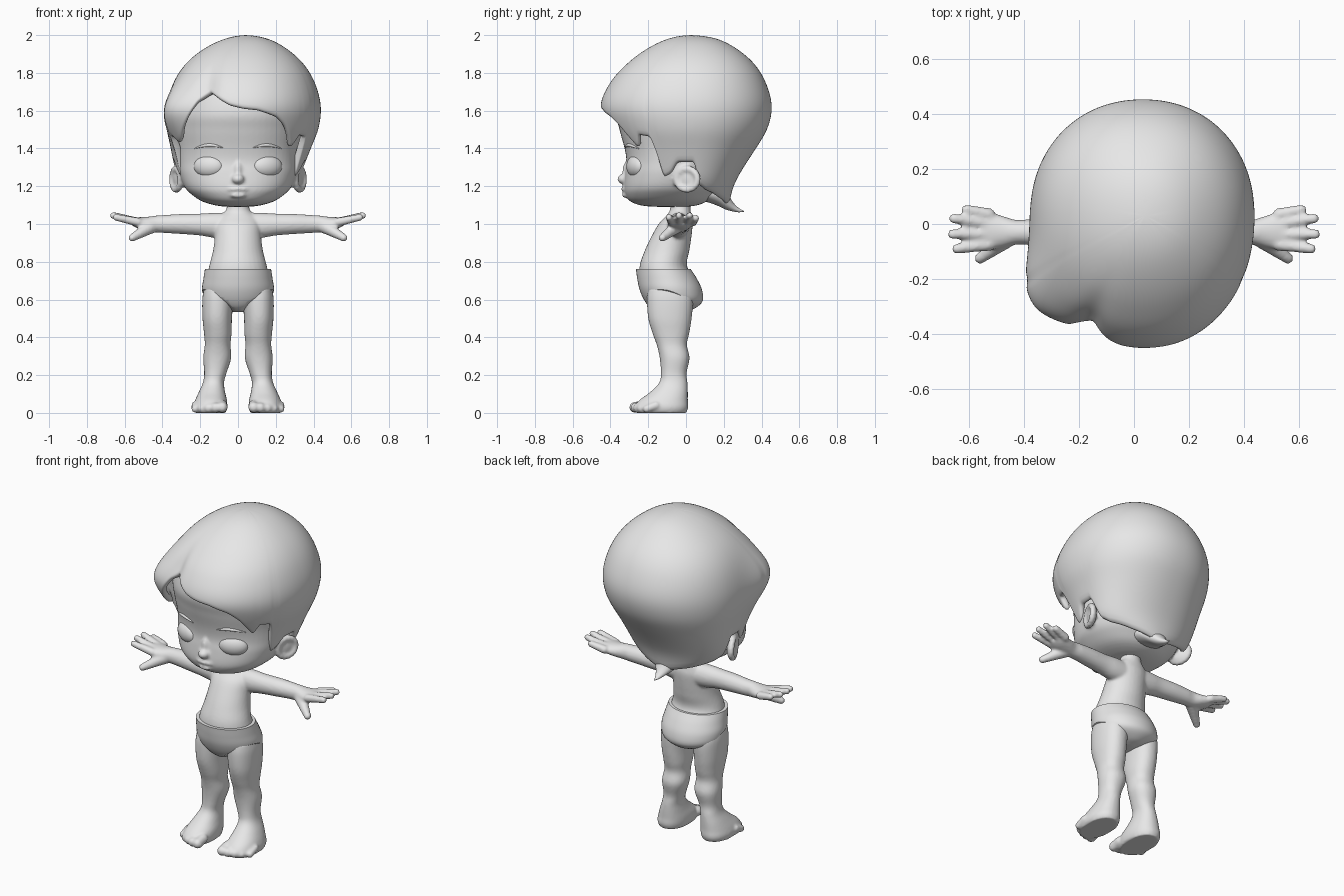
import bpy, bmesh, math
from mathutils import Vector, Matrix

if "Cube" in bpy.data.objects:
    bpy.data.objects.remove(bpy.data.objects["Cube"])

grey = bpy.data.materials.new("plain_grey")
grey.diffuse_color = (0.8, 0.8, 0.8, 1)
grey.use_nodes = True
grey.node_tree.nodes["Principled BSDF"].inputs["Base Color"].default_value = grey.diffuse_color


def sample(rows, t):
    """Smooth curve through rows of (key, values...)."""
    n = len(rows)
    i = 0
    while i < n - 2 and rows[i + 1][0] <= t:
        i += 1

    def slope(k, j):
        a, b = rows[max(k - 1, 0)], rows[min(k + 1, n - 1)]
        return (b[j] - a[j]) / (b[0] - a[0])
    p, q = rows[i], rows[i + 1]
    h = q[0] - p[0]
    s = min(max((t - p[0]) / h, 0), 1)
    return [p[j] * (2*s**3 - 3*s*s + 1) + q[j] * (3*s*s - 2*s**3)
            + h * slope(i, j) * (s**3 - 2*s*s + s) + h * slope(i + 1, j) * (s**3 - s*s)
            for j in range(1, len(p))]


def oval(angle, power):
    c, s = math.cos(angle), math.sin(angle)
    return (math.copysign(abs(c) ** (2 / power), c), math.copysign(abs(s) ** (2 / power), s))


def loft(bm, rows, axis, power=2.0, n=32, sub=5):
    """Skin through oval rings (x, y, z, radius_a, radius_b) square to an axis."""
    keyed = [(i, *r) for i, r in enumerate(rows)]
    u, v = {"X": ((0, 1, 0), (0, 0, 1)), "Y": ((1, 0, 0), (0, 0, 1)),
            "Z": ((1, 0, 0), (0, 1, 0))}[axis]
    u, v = Vector(u), Vector(v)
    rings = []
    for k in range((len(rows) - 1) * sub + 1):
        x, y, z, ra, rb = sample(keyed, k / sub)
        ring = []
        for j in range(n):
            c, s = oval(2 * math.pi * j / n, power)
            ring.append(bm.verts.new(Vector((x, y, z)) + u * max(ra, .001) * c + v * max(rb, .001) * s))
        rings.append(ring)
    for a, b in zip(rings, rings[1:]):
        for j in range(n):
            bm.faces.new((a[j], a[(j + 1) % n], b[(j + 1) % n], b[j]))
    bm.faces.new(rings[0])
    bm.faces.new(rings[-1])


def ball(bm, centre, radii, turn=0.0, seg=20):
    m = Matrix.Translation(centre) @ Matrix.Rotation(turn, 4, "Z") @ Matrix.Diagonal((*radii, 1))
    bmesh.ops.create_uvsphere(bm, u_segments=seg, v_segments=seg // 2 + 2, radius=1, matrix=m)


def digit(bm, p, q, r0, r1, steps=9):
    """Finger or toe made of a run of overlapping balls."""
    for i in range(steps):
        t = i / (steps - 1)
        r = r0 + (r1 - r0) * t
        ball(bm, Vector(p).lerp(Vector(q), t), (r, r, r), seg=14)


def finish(name, bm, voxel=0, sharp=0):
    bmesh.ops.recalc_face_normals(bm, faces=bm.faces[:])
    me = bpy.data.meshes.new(name)
    bm.to_mesh(me)
    bm.free()
    me.materials.append(grey)
    me.shade_smooth()
    if sharp:
        me.set_sharp_from_angle(angle=math.radians(sharp))
    ob = bpy.data.objects.new(name, me)
    bpy.context.collection.objects.link(ob)
    if voxel:   # melt the pieces into one soft skin
        r = ob.modifiers.new("melt", "REMESH")
        r.mode, r.voxel_size, r.use_smooth_shade = "VOXEL", voxel, True
        s = ob.modifiers.new("soften", "SMOOTH")
        s.factor, s.iterations = .5, 5
    return ob


# Body: torso, arms, hands, legs and feet
bm = bmesh.new()
loft(bm, [(0, -.06, .57, .1, .11), (0, -.08, .62, .16, .145), (0, -.1, .7, .168, .145),
          (0, -.12, .78, .152, .125), (0, -.1, .86, .132, .118), (0, -.075, .94, .122, .105),
          (0, -.055, 1.0, .12, .09), (0, -.04, 1.04, .1, .068), (0, -.03, 1.075, .063, .055),
          (0, -.03, 1.15, .055, .053)], "Z")
arm = [(.06, -.04, .99, .06, .07), (.13, -.04, .993, .058, .066), (.2, -.04, .997, .054, .058),
       (.3, -.035, 1.0, .052, .053), (.38, -.03, 1.0, .047, .048), (.43, -.03, 1.0, .045, .045),
       (.48, -.028, 1.0, .058, .038), (.53, -.025, 1.006, .068, .03), (.56, -.025, 1.014, .058, .022)]
leg = [(.105, -.09, .66, .075, .11), (.107, -.085, .6, .082, .122), (.11, -.085, .5, .078, .115),
       (.107, -.08, .42, .073, .097), (.108, -.075, .36, .068, .08), (.11, -.06, .29, .074, .079),
       (.12, -.065, .21, .059, .068), (.13, -.067, .16, .056, .075), (.138, -.09, .11, .07, .1),
       (.143, -.12, .065, .085, .13), (.147, -.13, .03, .09, .142), (.147, -.13, .0, .082, .132)]
fingers = [(.035, .61, .052, 1.03), (.0, .655, .02, 1.045), (-.038, .66, -.037, 1.045), (-.075, .645, -.09, 1.035)]
for s in (1, -1):
    loft(bm, [(s * x, y, z, a, b) for x, y, z, a, b in arm], "X")
    loft(bm, [(s * x, y, z, a, b) for x, y, z, a, b in leg], "Z", 2.2)
    for y0, x1, y1, z1 in fingers:
        digit(bm, (s * .53, y0, 1.01), (s * x1, y1, z1), .024, .019)
    digit(bm, (s * .46, -.05, .985), (s * .56, -.125, .927), .036, .021)
    for i in range(5):
        x, y, r = .083 + .036 * i, -.272 + .004 * i * i, .029 - .002 * i
        digit(bm, (s * x, y + .05, .04), (s * x, y, r), r, r, 4)
finish("body", bm, voxel=.008)

# Briefs with slanted leg openings
bm = bmesh.new()
loft(bm, [(0, -.12, .762, .175, .145), (0, -.1, .71, .183, .158), (0, -.08, .65, .19, .165),
          (0, -.065, .59, .17, .152), (0, -.07, .55, .09, .11), (0, -.07, .535, .03, .05)], "Z", n=48)
for s in (1, -1):
    bmesh.ops.bisect_plane(bm, geom=bm.verts[:] + bm.edges[:] + bm.faces[:], plane_co=(0, 0, .483),
                           plane_no=(-.73 * s, .29, 1), clear_inner=True)
bmesh.ops.holes_fill(bm, edges=[e for e in bm.edges if e.is_boundary])
finish("briefs", bm, sharp=40)

# Head: skull, nose, lips and ears
skull = [(1.09, .03, -.13, -.03), (1.097, .11, -.23, .05), (1.12, .19, -.295, .11),
         (1.16, .25, -.322, .15), (1.2, .285, -.328, .18), (1.27, .31, -.322, .22),
         (1.33, .318, -.315, .25), (1.4, .325, -.325, .29), (1.5, .34, -.352, .34),
         (1.6, .34, -.37, .36), (1.75, .3, -.32, .33), (1.88, .18, -.19, .2), (1.92, .05, -.05, .06)]


def face_y(x, z):
    rx, front, back = sample(skull, z)
    mid, ry = (front + back) / 2, (back - front) / 2
    return mid - ry * max(0, 1 - (abs(x) / rx) ** 2.2) ** (1 / 2.2)


bm = bmesh.new()
loft(bm, [(0, (f + b) / 2, z, rx, (b - f) / 2) for z, rx, f, b in skull], "Z", 2.2, 64)
ball(bm, (0, -.332, 1.238), (.033, .032, .027))
ball(bm, (0, -.312, 1.28), (.022, .025, .05))
ball(bm, (0, -.322, 1.185), (.055, .022, .013))
ball(bm, (0, -.318, 1.152), (.042, .022, .014))
for s in (1, -1):
    spin = Matrix.Rotation(-s * math.radians(22), 3, "Z")
    centre = Vector((s * .315, .01, 1.237))
    ball(bm, centre, (.022, .065, .058), -s * math.radians(22))
    for i in range(18):
        a = 2 * math.pi * i / 18
        ball(bm, centre + spin @ Vector((s * .012, .06 * math.cos(a), .055 * math.sin(a))),
             (.019, .019, .019), seg=12)
finish("head", bm, voxel=.009)

# Eyes and eyebrows
for s, side in ((1, "left"), (-1, "right")):
    bm = bmesh.new()
    ball(bm, (s * .153, -.262, 1.305), (.085, .047, .06), s * math.radians(22), 32)
    finish(side + "_eye", bm)
    bm = bmesh.new()
    brow = []
    for i in range(7):
        t = i / 6
        x, z = .08 + .15 * t, 1.392 + .025 * math.sin(math.pi * (.15 + .75 * t))
        r = .002 + .007 * math.sin(math.pi * t)
        brow.append((s * x, face_y(x, z) - .002, z, r, r))
    loft(bm, brow, "X", n=10, sub=3)
    finish(side + "_eyebrow", bm)

# Hair: domed shell whose lower edge follows the hairline
dome = [(2.0, .04, 0, .03, .03), (1.985, .045, .1, -.08, .15), (1.94, .04, .2, -.185, .25),
        (1.85, .035, .31, -.31, .36), (1.75, .033, .373, -.40, .422), (1.62, .032, .407, -.453, .455),
        (1.5, .025, .4, -.415, .43), (1.4, .015, .37, -.365, .37), (1.3, .005, .342, -.335, .305),
        (1.2, 0, .305, -.3, .25), (1.08, 0, .2, -.22, .225)]
dome = [(math.sqrt(2.0 - z), *r) for z, *r in dome]
hairline = [(-180, 1.09), (-140, 1.13), (-110, 1.17), (-100, 1.2), (-93, 1.32), (-80, 1.32), (-74, 1.26),
            (-68, 1.24), (-64, 1.45), (-61, 1.46), (-56, 1.42), (-51, 1.44), (-44, 1.53), (-36, 1.65),
            (-28, 1.7), (-20, 1.67), (-10, 1.63), (0, 1.61), (10, 1.6), (25, 1.56), (33, 1.51),
            (40, 1.44), (45, 1.39), (50, 1.465), (60, 1.455), (66, 1.24), (73, 1.26), (79, 1.32),
            (92, 1.32), (100, 1.2), (110, 1.17), (140, 1.13), (180, 1.09)]


def edge_height(deg):
    for (a, za), (b, zb) in zip(hairline, hairline[1:]):
        if a <= deg <= b:
            return za + (zb - za) * (deg - a) / (b - a)


def hair_point(deg, z):
    cx, rx, front, back = sample(dome, math.sqrt(max(2.0 - z, 0)))
    c, s = oval(math.radians(deg), 2.12)
    bump = .17 * math.exp(-((deg + 58) / 17) ** 2 - ((z - 1.6) / .16) ** 2)      # swept side tuft
    groove = .06 * math.exp(-((deg + 30) / 8) ** 2 - ((z - 1.73) / .12) ** 2)    # parting
    k = 1 + bump - groove
    ry = .03 - front if c > 0 else back - .03
    return (cx + rx * s * k, .03 - ry * c * k, z)


bm = bmesh.new()
top = bm.verts.new((.04, .03, 2.0))
columns = []
for deg in range(-180, 180, 2):
    low = edge_height(deg)
    columns.append([bm.verts.new(hair_point(deg, 2.0 - (2.0 - low) * (r / 24) ** 1.6)) for r in range(1, 25)])
for a, b in zip(columns, columns[1:] + columns[:1]):
    bm.faces.new((top, a[0], b[0]))
    for r in range(23):
        bm.faces.new((a[r], a[r + 1], b[r + 1], b[r]))
hair = finish("hair", bm)
thick = hair.modifiers.new("thickness", "SOLIDIFY")
thick.thickness, thick.offset = .035, -1
hair.modifiers.new("round", "SUBSURF").render_levels = 1

# Flicked lock at the nape
bm = bmesh.new()
loft(bm, [(0, .1, 1.17, .11, .05), (0, .16, 1.155, .095, .055), (0, .21, 1.125, .06, .048),
          (0, .25, 1.09, .03, .024), (0, .28, 1.073, .014, .011), (0, .307, 1.067, .002, .002)], "Y")
finish("nape_lock", bm)
